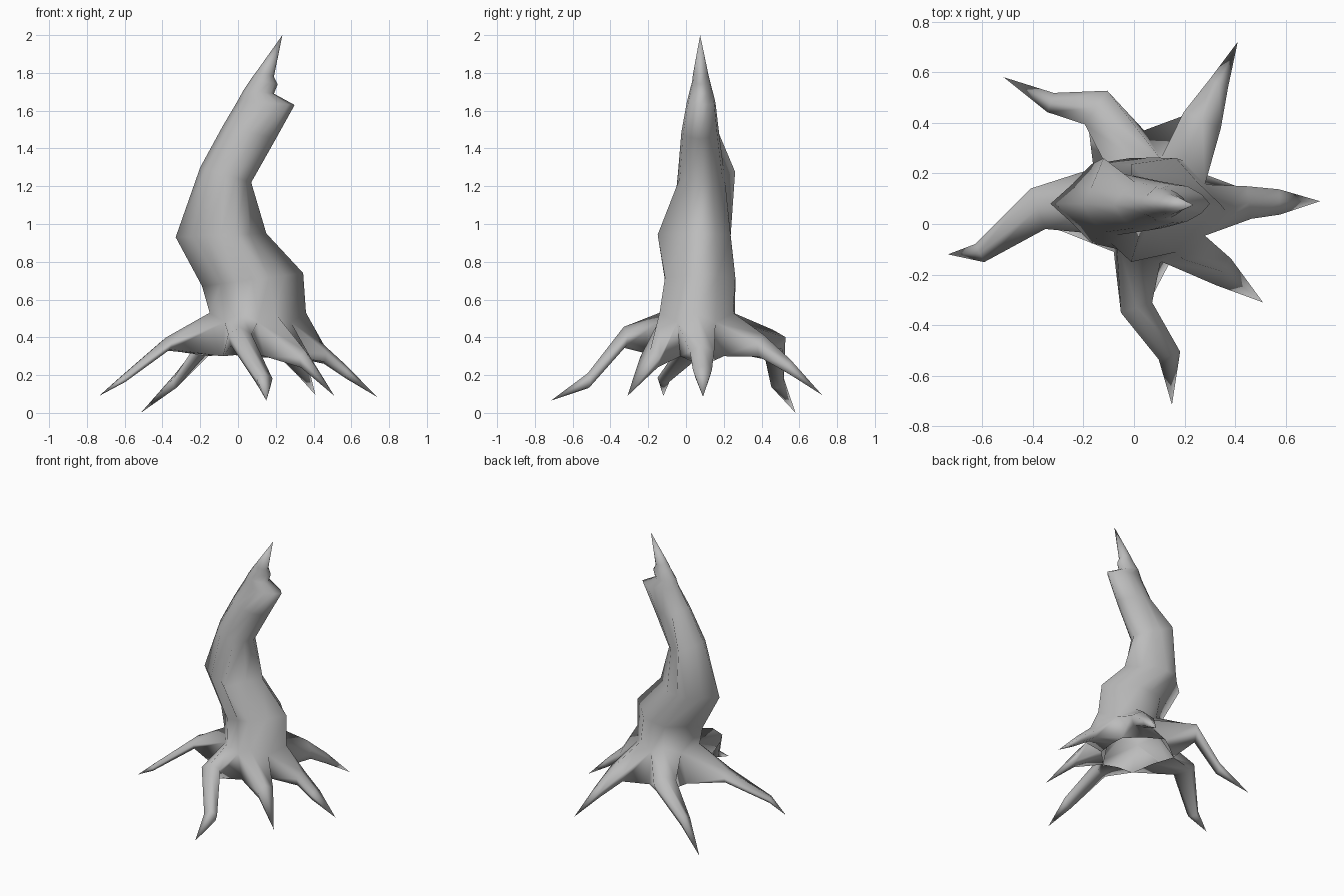
import bpy, bmesh
from math import cos, sin, pi, copysign
from mathutils import Vector

cube = bpy.data.objects.get("Cube")
if cube:
    bpy.data.objects.remove(cube)

bark = bpy.data.materials.new("grey_bark")
bark.use_nodes = True
bark.diffuse_color = (0.5, 0.5, 0.5, 1)
bark.node_tree.nodes["Principled BSDF"].inputs["Base Color"].default_value = (0.5, 0.5, 0.5, 1)

N = 12  # columns: even ones carry a root, odd ones are the grooves between
bm = bmesh.new()


def trunk_ring(xl, zl, xr, zr, y0, y1, groove=0.95, pinch=1.3):
    """Tilted ring with pointed left and right ends and sunken odd columns."""
    ring = []
    for k in range(N):
        s = groove if k % 2 else 1.0
        c, d = s * cos(2 * pi * k / N), s * sin(2 * pi * k / N)
        c = copysign(abs(c) ** pinch, c)
        ring.append(bm.verts.new(((xl + xr) / 2 + (xr - xl) / 2 * c,
                                  (y0 + y1) / 2 + (y1 - y0) / 2 * d,
                                  (zl + zr) / 2 + (zr - zl) / 2 * c)))
    return ring


def bridge(a, b):
    n = len(a)
    for k in range(n):
        j = (k + 1) % n
        bm.faces.new((a[k], a[j], b[j], b[k]))


def close_to_point(loop, point):
    end = bm.verts.new(point)
    for j in range(len(loop)):
        bm.faces.new((loop[j], loop[(j + 1) % len(loop)], end))


# Trunk: stacked rings following the bends, then the broken ledge and the spike
rings = [trunk_ring(-0.15, 0.53, 0.36, 0.53, -0.17, 0.28, 0.9, 1.5),
         trunk_ring(-0.19, 0.67, 0.345, 0.74, -0.14, 0.29, 0.87, 1.6),
         trunk_ring(-0.33, 0.93, 0.15, 0.95, -0.10, 0.26, 0.87, 1.6),
         trunk_ring(-0.20, 1.30, 0.07, 1.22, -0.05, 0.21),
         trunk_ring(-0.08, 1.52, 0.20, 1.45, -0.03, 0.18),
         trunk_ring(0.0, 1.655, 0.30, 1.63, 0.0, 0.16),
         trunk_ring(0.03, 1.71, 0.19, 1.69, 0.015, 0.145),
         trunk_ring(0.07, 1.77, 0.21, 1.74, 0.03, 0.13),
         trunk_ring(0.10, 1.81, 0.19, 1.78, 0.035, 0.12)]
rings[3][4].co.y = 0.26    # knot at the back
rings[2][10].co.y = -0.15  # knot at the front
for vert in rings[0][1::2]:
    vert.co.z = 0.48
for a, b in zip(rings, rings[1:]):
    bridge(a, b)
close_to_point(rings[-1], (0.235, 0.075, 2.0))

# Foot of the trunk, open underneath
valleys = [(0.27, 0.2), (0.04, 0.37), (-0.16, 0.22), (-0.08, -0.11), (0.14, -0.155), (0.26, -0.03)]
foot = []
for i, (x, y) in enumerate(valleys):
    px, py = valleys[i - 1]
    foot.append(bm.verts.new(((x + px) / 2, (y + py) / 2, 0.31)))
    foot.append(bm.verts.new((x, y, 0.30)))

# Roots: sections (x, y, z, half width, half height) and a tip
roots = [
    ([(0.455, 0.085, 0.31, 0.065, 0.05), (0.575, 0.087, 0.215, 0.05, 0.035)], (0.735, 0.09, 0.085)),
    ([(0.27, 0.41, 0.35, 0.08, 0.065), (0.335, 0.555, 0.24, 0.04, 0.04)], (0.41, 0.72, 0.095)),
    ([(-0.15, 0.46, 0.385, 0.08, 0.055), (-0.33, 0.48, 0.17, 0.04, 0.04)], (-0.515, 0.58, 0)),
    ([(-0.38, 0.06, 0.365, 0.085, 0.035), (-0.61, -0.115, 0.18, 0.04, 0.02)], (-0.735, -0.12, 0.09)),
    ([(0.01, -0.33, 0.40, 0.065, 0.055), (0.14, -0.52, 0.17, 0.045, 0.04)], (0.15, -0.715, 0.065)),
    ([(0.355, -0.19, 0.28, 0.06, 0.05)], (0.51, -0.31, 0.09)),
]
top = rings[0]
shape = ((-1, 0.3), (0, 1), (1, 0.3), (0.75, -0.8), (0, -1), (-0.75, -0.8))
for i, (sections, tip) in enumerate(roots):
    k = 2 * i
    cols = (k - 1, k, k + 1)
    loop = [top[c] for c in cols] + [foot[c] for c in reversed(cols)]
    path = [top[k].co] + [Vector(s[:3]) for s in sections] + [Vector(tip)]
    for j, (x, y, z, w, h) in enumerate(sections, 1):
        along = path[j + 1] - path[j - 1]
        side = Vector((-along.y, along.x, 0)).normalized()
        new = [bm.verts.new(path[j] + side * w * u + Vector((0, 0, h * v))) for u, v in shape]
        bridge(loop, new)
        loop = new
    close_to_point(loop, tip)

bmesh.ops.recalc_face_normals(bm, faces=bm.faces[:])
mesh = bpy.data.meshes.new("dead_tree_trunk")
bm.to_mesh(mesh)
bm.free()
mesh.materials.append(bark)
tree = bpy.data.objects.new("dead_tree_trunk", mesh)
bpy.context.collection.objects.link(tree)
bpy.context.view_layer.objects.active = tree
tree.select_set(True)
bpy.ops.object.shade_smooth_by_angle(angle=1.8)
